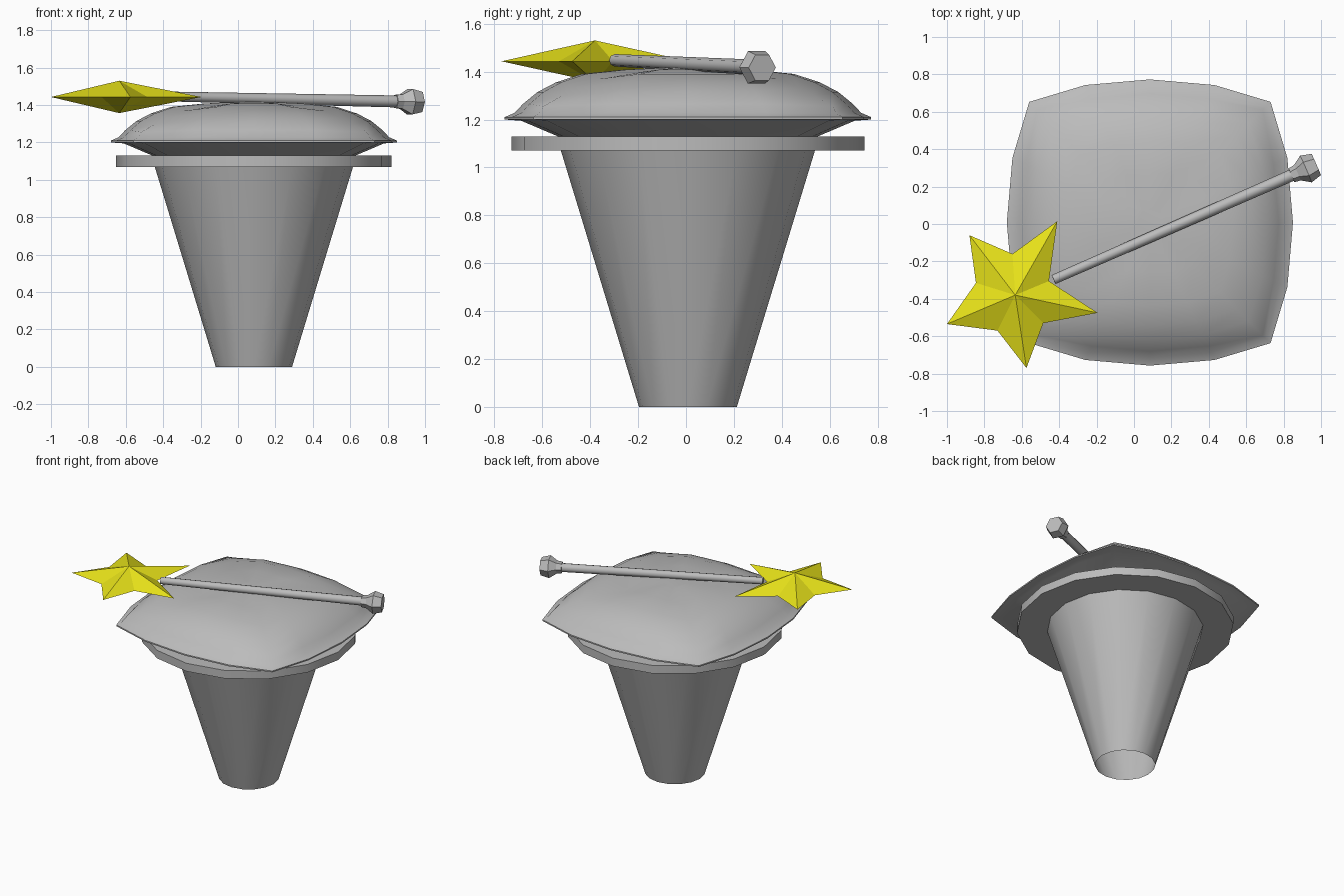
import bpy, bmesh, math
from mathutils import Vector

cube = bpy.data.objects.get("Cube")
if cube:
    bpy.data.objects.remove(cube, do_unlink=True)


def material(name, rgb):
    m = bpy.data.materials.new(name)
    m.use_nodes = True
    m.diffuse_color = (*rgb, 1)
    m.node_tree.nodes["Principled BSDF"].inputs["Base Color"].default_value = (*rgb, 1)
    return m


GREY = material("stone grey", (0.5, 0.5, 0.5))
YELLOW = material("star yellow", (0.8, 0.76, 0.01))


def finish(bm, name, mat, smooth=None):
    bmesh.ops.recalc_face_normals(bm, faces=bm.faces)
    mesh = bpy.data.meshes.new(name)
    bm.to_mesh(mesh)
    bm.free()
    mesh.materials.append(mat)
    obj = bpy.data.objects.new(name, mesh)
    bpy.context.collection.objects.link(obj)
    if smooth:
        bpy.ops.object.select_all(action='DESELECT')
        bpy.context.view_layer.objects.active = obj
        obj.select_set(True)
        bpy.ops.object.shade_smooth_by_angle(angle=math.radians(smooth))
    return obj


def loft(rings, cap_start=True, cap_end=True):
    """Bridge equal-sized closed rings of points."""
    bm = bmesh.new()
    loops = [[bm.verts.new(p) for p in ring] for ring in rings]
    n = len(loops[0])
    for a, b in zip(loops, loops[1:]):
        for i in range(n):
            j = (i + 1) % n
            bm.faces.new((a[i], a[j], b[j], b[i]))
    if cap_start:
        bm.faces.new(loops[0])
    if cap_end:
        bm.faces.new(loops[-1])
    return bm


def circle(centre, u, v, radius, sides):
    turns = [math.tau * i / sides for i in range(sides)]
    return [centre + radius * (u * math.cos(t) + v * math.sin(t)) for t in turns]


X, Y, Z = Vector((1, 0, 0)), Vector((0, 1, 0)), Vector((0, 0, 1))
CENTRE = Vector((0.085, 0.008, 0))

# Tapered pedestal, open at the bottom, and the round plate on it
pedestal = [circle(CENTRE + Z * z, X, Y, r, 16) for z, r in ((0, 0.204), (1.07, 0.53))]
finish(loft(pedestal, False, True), "pedestal", GREY, 40)
plate = [circle(CENTRE + Z * z, X, Y, 0.737, 16) for z in (1.07, 1.13)]
finish(loft(plate), "plate", GREY, 40)

# Cushion: one side of the outline, turned four times
side = [(0.645, -0.645), (0.735, -0.345), (0.765, 0), (0.735, 0.345)]
outline = []
for k in range(4):
    for x, y in side:
        for _ in range(k):
            x, y = -y, x
        outline.append((x, y))

# (scale, height) from the underside over the rim to the crown
profile = [(0.71, 1.13), (0.91, 1.195), (1, 1.2), (1, 1.21), (0.945, 1.228),
           (0.9, 1.265), (0.82, 1.315), (0.72, 1.355), (0.58, 1.39),
           (0.35, 1.408), (0.1, 1.417)]
rings = []
for level, (s, z) in enumerate(profile):
    ring = []
    for i, (x, y) in enumerate(outline):
        corner = i % 4 == 0
        # Corners run flatter than the side centres
        drop = 0.2 * (z - 1.21) * s if corner and level > 3 else 0
        k = s + (1 - s) * 0.35 if corner and 3 < level < 6 else s
        ring.append(CENTRE + Vector((x * k, y * k, z - drop)))
    rings.append(ring)
finish(loft(rings), "cushion", GREY, 45)

# Wand rod and its six-sided knob
start, end = Vector((-0.43, -0.297, 1.447)), Vector((0.86, 0.268, 1.419))
axis = (end - start).normalized()
across = Z.cross(axis).normalized()
up = axis.cross(across)
rod = [circle(p, across, up, r, 8) for p, r in ((start, 0.026), (end, 0.032))]
finish(loft(rod), "wand_rod", GREY, 50)
knob = [circle(end + axis * d, across, up, r, 6)
        for d, r in ((-0.02, 0.04), (0.015, 0.045), (0.065, 0.078), (0.125, 0.062))]
finish(loft(knob), "wand_knob", GREY, 20)

# Five-pointed star, pyramidal above and below
star_outline = [(-0.88, -0.06), (-0.65, -0.16), (-0.41, 0.015), (-0.455, -0.305),
                (-0.195, -0.475), (-0.485, -0.53), (-0.575, -0.77), (-0.73, -0.57),
                (-1, -0.535), (-0.845, -0.315)]
bm = bmesh.new()
rim = [bm.verts.new((x, y, 1.443)) for x, y in star_outline]
for z in (1.53, 1.357):
    apex = bm.verts.new((-0.635, -0.38, z))
    for i, v in enumerate(rim):
        bm.faces.new((v, rim[(i + 1) % len(rim)], apex))
finish(bm, "wand_star", YELLOW)
